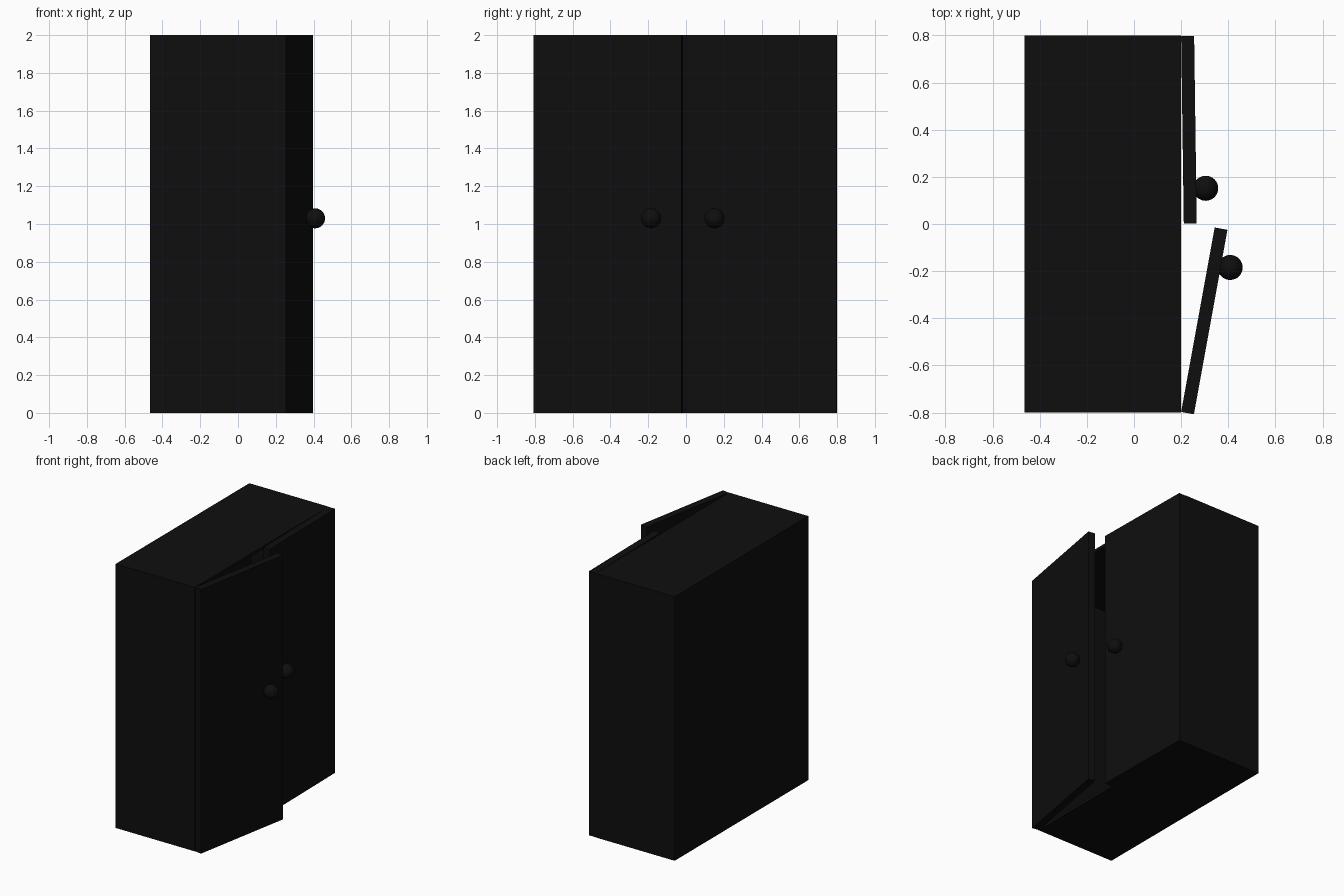
import bpy, bmesh, math
from mathutils import Matrix, Vector

if "Cube" in bpy.data.objects:
    bpy.data.objects.remove(bpy.data.objects["Cube"])

black = bpy.data.materials.new("black_lacquer")
black.diffuse_color = (0.0045, 0.0045, 0.0045, 1)
black.use_nodes = True
black.node_tree.nodes["Principled BSDF"].inputs["Base Color"].default_value = black.diffuse_color


def finish(name, bm):
    bmesh.ops.recalc_face_normals(bm, faces=bm.faces)
    mesh = bpy.data.meshes.new(name)
    bm.to_mesh(mesh)
    bm.free()
    mesh.materials.append(black)
    ob = bpy.data.objects.new(name, mesh)
    bpy.context.collection.objects.link(ob)
    return ob


def add_box(bm, lo, hi):
    lo, hi = Vector(lo), Vector(hi)
    m = Matrix.Translation((lo + hi) / 2) @ Matrix.Diagonal((*(hi - lo), 1))
    return bmesh.ops.create_cube(bm, size=1, matrix=m)["verts"]


# cabinet: box with the front (+x) face inset and pushed back to hollow it
bm = bmesh.new()
add_box(bm, (-0.465, -0.80, 0), (0.20, 0.80, 2))
front = max(bm.faces, key=lambda f: f.calc_center_median().x)
bmesh.ops.inset_region(bm, faces=[front], thickness=0.03)
new = bmesh.ops.extrude_face_region(bm, geom=[front])
bmesh.ops.translate(bm, vec=(-0.635, 0, 0),
                    verts=[v for v in new["geom"] if isinstance(v, bmesh.types.BMVert)])
if front.is_valid:
    bmesh.ops.delete(bm, geom=[front], context='FACES')
finish("cabinet", bm)


# doors hinged at the outer front corners, with round knobs
def door(name, side, angle, knob_offset):
    hinge = Vector((0.20, 0.797 * side, 0))
    turn = Matrix.Translation(hinge) @ Matrix.Rotation(math.radians(angle) * side, 4, 'Z')
    bm = bmesh.new()
    ends = sorted((0, -0.795 * side))
    add_box(bm, (0, ends[0], 0), (0.055, ends[1], 2))
    bm.transform(turn)
    finish(name + "_door", bm)

    bm = bmesh.new()
    bmesh.ops.create_uvsphere(bm, u_segments=32, v_segments=16, radius=0.053)
    bm.transform(turn @ Matrix.Translation((0.095, -knob_offset * side, 1.03)))
    for f in bm.faces:
        f.smooth = True
    finish(name + "_knob", bm)


door("left", -1, 10.3, 0.64)
door("right", 1, 0.8, 0.647)
